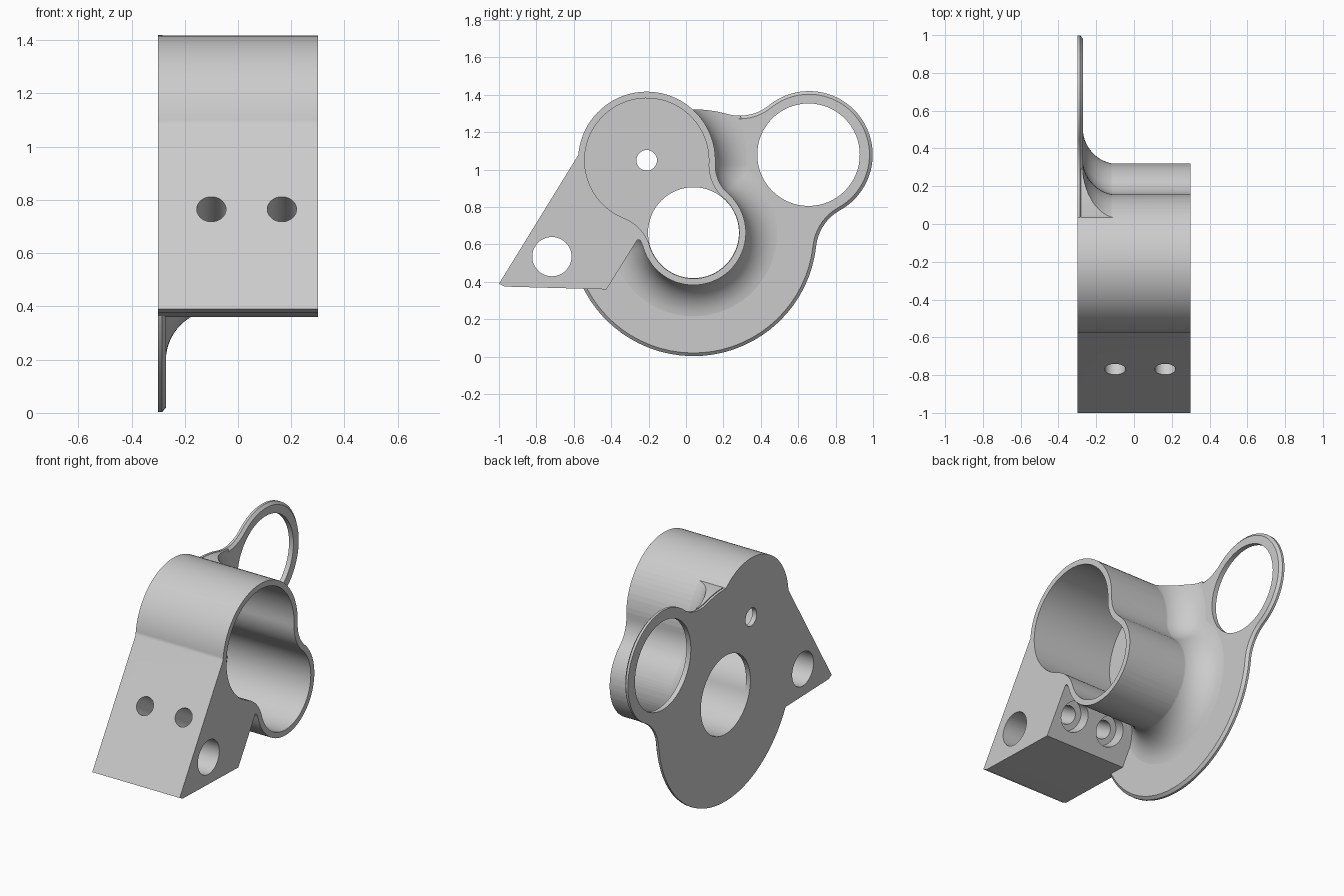
import bpy, bmesh
from math import sin, cos, pi, atan2, sqrt, radians
from mathutils import Vector, Matrix

if "Cube" in bpy.data.objects:
    bpy.data.objects.remove(bpy.data.objects["Cube"])

grey = bpy.data.materials.new("plain grey")
grey.use_nodes = True
grey.diffuse_color = (0.6, 0.6, 0.6, 1)
grey.node_tree.nodes["Principled BSDF"].inputs["Base Color"].default_value = (0.6, 0.6, 0.6, 1)

BACK, FACE, OPEN = -0.3, -0.27, 0.3      # x of plate back, plate face, open end
UPPER = Vector((-0.21, 1.05))            # centres as (y, z)
LOWER = Vector((0.04, 0.663))
RING = Vector((0.658, 1.08))
WALL, FILLET = 0.035, 0.187


def arc(c, r, a0, a1, n):
    """Points along an arc, without its last one."""
    return [c + r * Vector((cos(a), sin(a))) for a in (a0 + (a1 - a0) * i / n for i in range(n))]


def two_lobes(c1, r1, c2, r2, blend, offset=0):
    """Outline of two circles joined by concave tangent arcs, offset outward."""
    d = (c2 - c1).length
    phi = atan2(c2.y - c1.y, c2.x - c1.x)
    s1, s2 = r1 + blend, r2 + blend
    a = (s1 * s1 - s2 * s2 + d * d) / (2 * d)
    h = sqrt(s1 * s1 - a * a)
    al, be = atan2(h, a), atan2(h, a - d)
    lo = c1 + s1 * Vector((cos(phi - al), sin(phi - al)))
    hi = c1 + s1 * Vector((cos(phi + al), sin(phi + al)))
    rb = blend - offset
    return (arc(c1, r1 + offset, phi + al, phi + 2 * pi - al, 56)
            + arc(lo, rb, phi - al + pi, phi - be + pi, 14)
            + arc(c2, r2 + offset, phi - be, phi + be, 56)
            + arc(hi, rb, phi + be + pi, phi + al + pi, 14))


def finish(bm, name):
    bmesh.ops.recalc_face_normals(bm, faces=bm.faces)
    mesh = bpy.data.meshes.new(name)
    bm.to_mesh(mesh)
    bm.free()
    mesh.materials.append(grey)
    ob = bpy.data.objects.new(name, mesh)
    bpy.context.scene.collection.objects.link(ob)
    return ob


def loft(name, sections):
    """Solid through (x, outline) sections with equal point counts."""
    bm = bmesh.new()
    loops = [[bm.verts.new((x, p[0], p[1])) for p in pts] for x, pts in sections]
    n = len(loops[0])
    for a, b in zip(loops, loops[1:]):
        for i in range(n):
            bm.faces.new((a[i], a[(i + 1) % n], b[(i + 1) % n], b[i]))
    bm.faces.new(loops[0][::-1])
    bm.faces.new(loops[-1])
    return finish(bm, name)


def prism(name, pts, x0, x1):
    return loft(name, [(x0, pts), (x1, pts)])


def bore(name, centre, r, x0=-0.4, x1=0.4):
    return prism(name, arc(Vector(centre), r, 0, 2 * pi, 64), x0, x1)


def rod(name, start, end, r):
    bm = bmesh.new()
    axis = end - start
    m = Matrix.Translation((start + end) / 2) @ axis.to_track_quat('Z', 'Y').to_matrix().to_4x4()
    bmesh.ops.create_cone(bm, cap_ends=True, segments=48, radius1=r, radius2=r,
                          depth=axis.length, matrix=m)
    return finish(bm, name)


def combine(ob, other, operation):
    mod = ob.modifiers.new("join", 'BOOLEAN')
    mod.operation, mod.solver, mod.object = operation, 'EXACT', other
    bpy.context.view_layer.objects.active = ob
    bpy.ops.object.modifier_apply(modifier=mod.name)
    bpy.data.objects.remove(other)


def plate_outline(o=0):
    return two_lobes(LOWER, 0.66, RING, 0.34, 0.25, o)


def housing_outline(o=0):
    return two_lobes(UPPER, 0.367, LOWER, 0.28, 0.2, o)


# Flat plate with chamfered rim
bracket = loft("bracket", [(BACK, plate_outline()), (-0.285, plate_outline()),
                           (FACE, plate_outline(-0.017))])

# Sweeping fillet between plate and housing, trimmed to the plate
steps = [i / 14 * pi / 2 for i in range(15)]
curve = [(BACK, housing_outline(FILLET))]
curve += [(FACE - 0.001 + 0.19 * (1 - cos(t)), housing_outline(FILLET - 0.19 * sin(t))) for t in steps]
fillet = loft("fillet", curve)
combine(fillet, prism("trim", plate_outline(), -0.28, 0.1), 'INTERSECT')

# Two-lobed housing and wedge-shaped mounting block
housing = prism("housing", housing_outline(), BACK, OPEN)
block = prism("block", [(-1, 0.39), (-0.97, 0.375), (-0.425, 0.36), (-0.26, 0.625),
                        (-0.2, 0.625), (-0.2, 1.0), (-0.57, 1.088)], BACK, OPEN)
for part in (fillet, housing, block):
    combine(bracket, part, 'UNION')

# Open pocket and the round bores through the plate
cutters = [prism("pocket", housing_outline(-WALL), FACE, 0.4),
           bore("lower_bore", LOWER, 0.243, x1=0.2),
           bore("pivot_bore", UPPER, 0.055, x1=0),
           bore("ring_bore", RING - Vector((0.003, 0)), 0.274),
           bore("block_bore", (-0.717, 0.535), 0.105)]

# Pair of counterbored bolt holes square to the sloping face
into = Vector((0, 0.851, -0.524))
for x in (-0.1, 0.165):
    entry = Vector((x, -0.769, 0.765))
    cutters.append(rod("bolt_hole", entry - into * 0.1, entry + into * 0.54, 0.055))
    cutters.append(rod("counterbore", entry + into * 0.43, entry + into * 0.545, 0.093))
for cutter in cutters:
    combine(bracket, cutter, 'DIFFERENCE')

# Smooth curves, crisp edges, flat plate
bpy.ops.object.select_all(action='DESELECT')
bracket.select_set(True)
bpy.context.view_layer.objects.active = bracket
bpy.ops.object.shade_smooth_by_angle(angle=radians(30))
weighted = bracket.modifiers.new("weighted_normals", 'WEIGHTED_NORMAL')
weighted.keep_sharp = True
